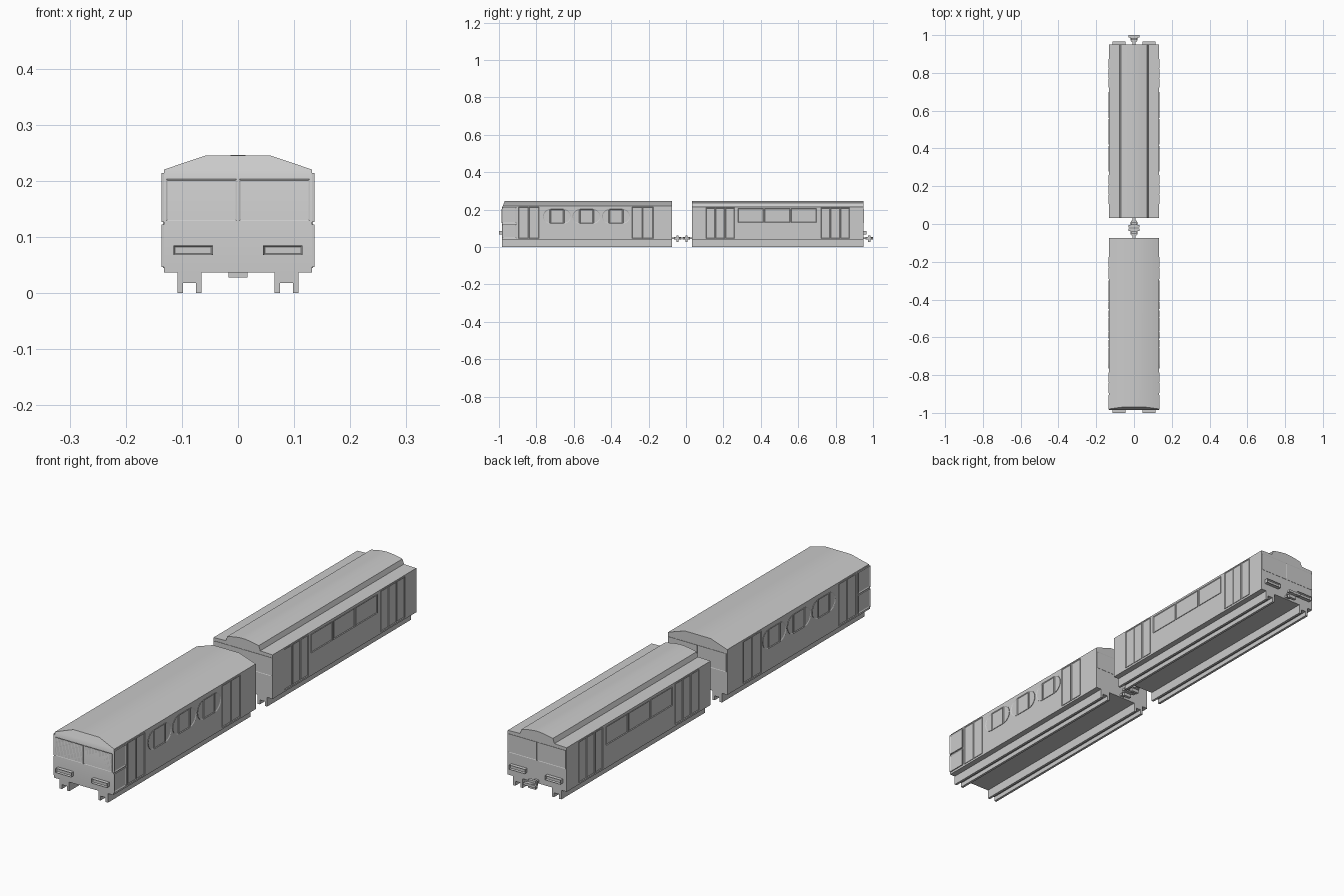
import bpy, bmesh, math
from mathutils import Vector, Matrix

cube = bpy.data.objects.get("Cube")
if cube:
    bpy.data.objects.remove(cube, do_unlink=True)

grey = bpy.data.materials.new("plain_grey")
grey.use_nodes = True
colour = (0.6, 0.6, 0.6, 1)
grey.diffuse_color = colour
grey.node_tree.nodes["Principled BSDF"].inputs["Base Color"].default_value = colour

FLOOR, EAVE, HALF = 0.037, 0.22, 0.132


def finish(name, bm, mirror=False, smooth=False):
    bmesh.ops.recalc_face_normals(bm, faces=bm.faces)
    mesh = bpy.data.meshes.new(name)
    bm.to_mesh(mesh)
    bm.free()
    obj = bpy.data.objects.new(name, mesh)
    bpy.context.collection.objects.link(obj)
    mesh.materials.append(grey)
    if mirror:
        obj.modifiers.new("mirror", "MIRROR")
    if smooth:
        bpy.ops.object.select_all(action="DESELECT")
        obj.select_set(True)
        bpy.context.view_layer.objects.active = obj
        bpy.ops.object.shade_smooth_by_angle(angle=math.radians(25))
    return obj


def shell(name, half_profile, y0, y1, slope=0.0):
    """Symmetric car body along y; the front may lean back above the brow."""
    bm = bmesh.new()
    ends = []
    for y, lean in ((y0, slope), (y1, 0)):
        rows = []
        for x, z in half_profile:
            yy = y + lean * max(0, z - 0.205)
            rows.append([bm.verts.new((s * x, yy, z)) for s in (-1, 1)])
        for a, b in zip(rows, rows[1:]):
            bm.faces.new((a[0], a[1], b[1], b[0]))
        ends.append(rows)
    front, back = ends
    for side in (0, 1):
        for i in range(len(front) - 1):
            bm.faces.new((front[i][side], front[i + 1][side],
                          back[i + 1][side], back[i][side]))
    for i in (0, -1):
        bm.faces.new((front[i][0], front[i][1], back[i][1], back[i][0]))
    return finish(name, bm, smooth=True)


def underframe(name, y0, y1):
    """Channel rails, open downward, running the length of the car."""
    bm = bmesh.new()
    outline = [(0.065, 0), (0.075, 0), (0.075, 0.018), (0.098, 0.018),
               (0.098, 0), (0.108, 0), (0.108, 0.038), (0.065, 0.038)]
    face = bm.faces.new([bm.verts.new((x, y0, z)) for x, z in outline])
    out = bmesh.ops.extrude_face_region(bm, geom=[face])["geom"]
    bmesh.ops.translate(bm, vec=(0, y1 - y0, 0),
                        verts=[v for v in out if isinstance(v, bmesh.types.BMVert)])
    finish(name, bm, mirror=True)


def rect(a0, a1, z0, z1):
    return [(a0, z0), (a1, z0), (a1, z1), (a0, z1)]


def oval_panes(a0, a1, z0, z1):
    """Three panes making one round-ended window."""
    r, mid = (z1 - z0) / 2, (z0 + z1) / 2
    left, right = a0 + r, a1 - r

    def arc(centre, start):
        return [(centre + r * math.cos(start + math.pi * i / 10),
                 mid + r * math.sin(start + math.pi * i / 10)) for i in range(11)]
    return [arc(left - 0.002, math.pi / 2), rect(left, right, z0, z1),
            arc(right + 0.002, -math.pi / 2)]


def panels(name, outlines, place, raised=0.002, border=0.004, sunk=0.002):
    """Framed plates; place(a, z, out) maps each outline onto a wall."""
    bm = bmesh.new()
    fronts = []
    for pts in outlines:
        base = [bm.verts.new(place(a, z, -0.001)) for a, z in pts]
        top = [bm.verts.new(place(a, z, raised)) for a, z in pts]
        n = len(pts)
        for i in range(n):
            j = (i + 1) % n
            bm.faces.new((base[i], base[j], top[j], top[i]))
        fronts.append(bm.faces.new(top))
        bm.faces.new(base[::-1])
    bmesh.ops.recalc_face_normals(bm, faces=bm.faces)
    bmesh.ops.inset_individual(bm, faces=fronts, thickness=border, depth=-sunk)
    finish(name, bm, mirror=True)


def side_wall(a, z, out):
    return (HALF + out, a, z)


def end_wall(y, direction):
    return lambda a, z, out: (a, y + direction * out, z)


def add_box(bm, size, centre):
    m = Matrix.Translation(centre) @ Matrix.Diagonal((*size, 1))
    bmesh.ops.create_cube(bm, size=1, matrix=m)


def coupler(name, y, d):
    """Drawbar with a flat round head and an upright bar."""
    bm = bmesh.new()
    z = 0.047
    add_box(bm, (0.018, 0.04, 0.01), (0, y + d * 0.015, z))
    add_box(bm, (0.034, 0.012, 0.034), (0, y + d * 0.03, z - 0.002))
    bmesh.ops.create_cone(bm, cap_ends=True, segments=16, radius1=0.02, radius2=0.02,
                          depth=0.012, matrix=Matrix.Translation((0, y + d * 0.03, z)))
    add_box(bm, (0.056, 0.012, 0.01), (0, y + d * 0.044, z))
    finish(name, bm)


def lamps(name, y, d):
    panels(name, [rect(0.045, 0.115, 0.068, 0.085)], end_wall(y, d),
           raised=0.015, border=0.004, sunk=0.006)


# Leading car: faceted roof and sloping brow
F0, F1 = -0.985, -0.075
shell("front_car_body",
      [(HALF, FLOOR), (HALF, 0.205), (HALF, EAVE), (0.058, 0.245)], F0, F1, slope=0.4)
underframe("front_car_underframe", F0, F1)
panels("cab_side_panels", [rect(F0 + 0.002, -0.906, 0.046, 0.122),
                           rect(F0 + 0.002, -0.906, 0.127, 0.214)],
       side_wall, raised=0.004, border=0.007, sunk=0.003)
doors = []
for start, end in ((-0.895, -0.785), (-0.29, -0.175)):
    middle = (start + end) / 2
    doors += [rect(start, middle - 0.001, 0.045, 0.214),
              rect(middle + 0.001, end, 0.045, 0.214)]
panels("front_car_doors", doors, side_wall)
ovals = []
for i in range(3):
    start = -0.763 + 0.158 * i
    ovals += oval_panes(start, start + 0.146, 0.125, 0.202)
panels("front_car_oval_windows", ovals, side_wall)
lamps("front_lamps", F0, -1)

# Trailing car: flat lower roof with a raised centre section
R0, R1 = 0.032, 0.95
shell("rear_car_body",
      [(HALF, FLOOR), (HALF, 0.215), (0.077, 0.217), (0.07, 0.236),
       (0.035, 0.243), (0.009, 0.246)], R0, R1)
underframe("rear_car_underframe", R0, R1)
doors = []
for start, end in ((0.107, 0.262), (0.722, 0.877)):
    step = (end - start) / 3
    for i in range(3):
        doors.append(rect(start + step * i, start + step * (i + 1) - 0.003, 0.045, 0.21))
panels("rear_car_doors", doors, side_wall)
panels("rear_car_windows",
       [rect(s, s + 0.136, 0.13, 0.205) for s in (0.278, 0.42, 0.562)], side_wall)
lamps("rear_lamps", R1, 1)

# End windows on all four ends
for name, y, d in (("front_windscreen", F0, -1), ("front_car_end_window", F1, 1),
                   ("rear_car_front_window", R0, -1), ("rear_car_end_window", R1, 1)):
    panels(name, [rect(0.002, 0.128, 0.128, 0.203)], end_wall(y, d),
           raised=0.001, border=0.003, sunk=0.001)

# Couplers
coupler("front_car_coupler", F1, 1)
coupler("rear_car_front_coupler", R0, -1)
coupler("rear_car_end_coupler", R1, 1)
